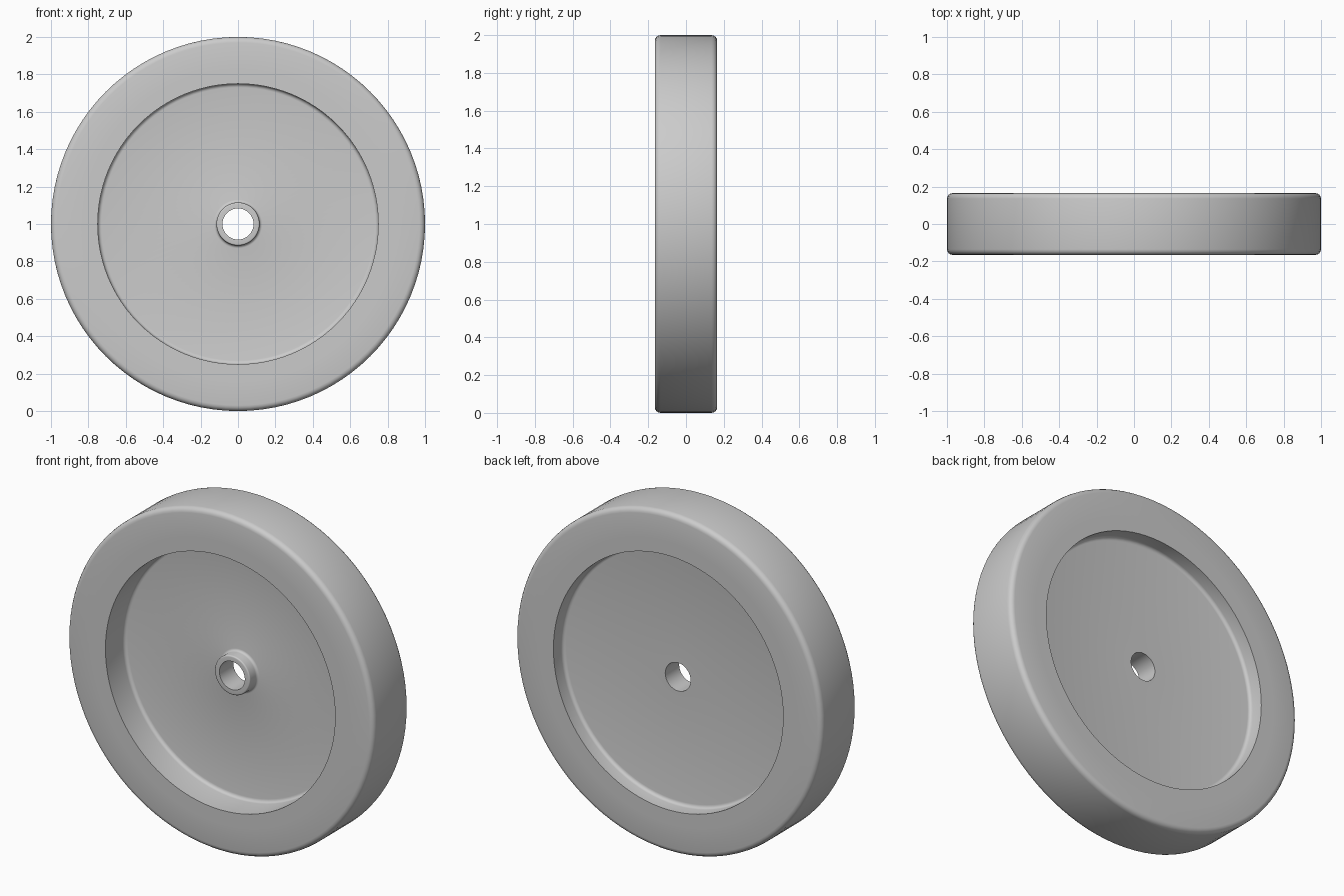
import bpy
import math
from mathutils import Vector

SEGMENTS = 96
HALF_WIDTH = 0.165
JOINT = 0.83          # radius where tyre meets rim
RIM = 0.75            # inner radius of the rim
HOLE = 0.083          # axle hole radius
FRONT_FLOOR, BACK_FLOOR = 0.015, 0.075
HUB_FACE = -0.055

cube = bpy.data.objects.get("Cube")
if cube:
    bpy.data.objects.remove(cube, do_unlink=True)

grey = bpy.data.materials.new("plain grey")
grey.use_nodes = True
colour = (0.6, 0.6, 0.6, 1)
grey.diffuse_color = colour
grey.node_tree.nodes["Principled BSDF"].inputs["Base Color"].default_value = colour


def rounded(corners, steps=4):
    """Turn (radius, y, fillet) corners of a closed loop into profile points."""
    points = []
    for i, (r, y, fillet) in enumerate(corners):
        here = Vector((r, y))
        if not fillet:
            points.append(here)
            continue
        before = (Vector(corners[i - 1][:2]) - here).normalized() * fillet
        after = (Vector(corners[(i + 1) % len(corners)][:2]) - here).normalized() * fillet
        for k in range(steps + 1):
            a = math.pi / 2 * k / steps
            points.append(here + before * (1 - math.sin(a)) + after * (1 - math.cos(a)))
    return points


def lathe(name, corners):
    """Spin a closed profile around the axle, which runs along y."""
    profile = rounded(corners)
    n = len(profile)
    verts, faces = [], []
    for s in range(SEGMENTS):
        a = math.tau * s / SEGMENTS
        verts += [(p.x * math.cos(a), p.y, 1 + p.x * math.sin(a)) for p in profile]
        t = (s + 1) % SEGMENTS
        for i in range(n):
            j = (i + 1) % n
            faces.append((s * n + i, s * n + j, t * n + j, t * n + i))
    mesh = bpy.data.meshes.new(name)
    mesh.from_pydata(verts, [], faces)
    mesh.materials.append(grey)
    obj = bpy.data.objects.new(name, mesh)
    bpy.context.collection.objects.link(obj)
    bpy.ops.object.select_all(action="DESELECT")
    obj.select_set(True)
    bpy.context.view_layer.objects.active = obj
    bpy.ops.object.shade_smooth_by_angle(angle=math.radians(35))
    return obj


# Tyre: outer band with rounded shoulders
lathe("tyre", [
    (JOINT, -HALF_WIDTH, 0),
    (JOINT, HALF_WIDTH, 0),
    (1, HALF_WIDTH, 0.03),
    (1, -HALF_WIDTH, 0.03),
])

# Wheel body: rim, recessed web, raised front hub and axle hole
lathe("wheel_body", [
    (JOINT, -HALF_WIDTH, 0),
    (RIM, -HALF_WIDTH, 0),
    (RIM, FRONT_FLOOR, 0.02),
    (0.115, FRONT_FLOOR, 0.015),
    (0.115, HUB_FACE, 0.008),
    (HOLE, HUB_FACE, 0),
    (HOLE, BACK_FLOOR, 0),
    (RIM, BACK_FLOOR, 0.02),
    (RIM, HALF_WIDTH, 0),
    (JOINT, HALF_WIDTH, 0),
][::-1])
